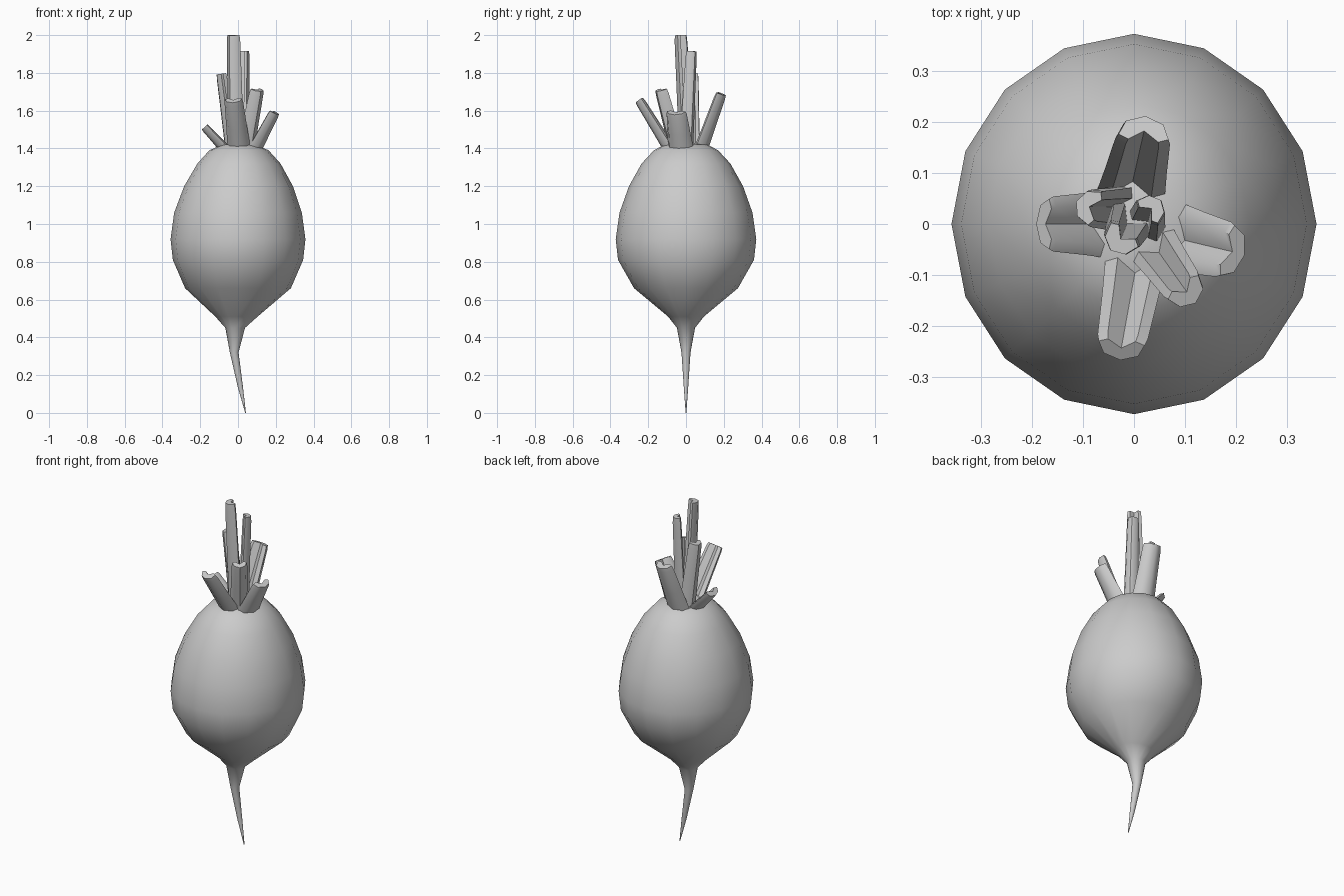
import bpy, bmesh, math
from mathutils import Vector

cube = bpy.data.objects.get("Cube")
if cube:
    bpy.data.objects.remove(cube)

grey = bpy.data.materials.new("plain_grey")
grey.use_nodes = True
colour = (0.6, 0.6, 0.6, 1)
grey.diffuse_color = colour
grey.node_tree.nodes["Principled BSDF"].inputs["Base Color"].default_value = colour


def loft(name, rings, angle):
    """Skin a list of rings of points and cap both ends."""
    bm = bmesh.new()
    loops = [[bm.verts.new(p) for p in ring] for ring in rings]
    n = len(loops[0])
    for a, b in zip(loops, loops[1:]):
        for i in range(n):
            j = (i + 1) % n
            bm.faces.new((a[i], a[j], b[j], b[i]))
    bm.faces.new(loops[0])
    bm.faces.new(loops[-1])
    bmesh.ops.recalc_face_normals(bm, faces=bm.faces)
    mesh = bpy.data.meshes.new(name)
    bm.to_mesh(mesh)
    bm.free()
    mesh.materials.append(grey)
    obj = bpy.data.objects.new(name, mesh)
    bpy.context.collection.objects.link(obj)
    bpy.ops.object.select_all(action='DESELECT')
    obj.select_set(True)
    bpy.context.view_layer.objects.active = obj
    bpy.ops.object.shade_smooth_by_angle(angle=math.radians(angle))
    return obj


# Root bulb and bent tap root: height, centre x, radius x, radius y
profile = [
    (0.0, 0.04, 0.002, 0.002), (0.14, 0.012, 0.014, 0.012),
    (0.32, -0.02, 0.023, 0.024), (0.45, -0.015, 0.052, 0.048),
    (0.51, -0.008, 0.112, 0.095), (0.66, 0, 0.28, 0.275),
    (0.81, 0, 0.345, 0.36), (0.92, 0, 0.357, 0.372),
    (1.06, 0, 0.338, 0.352), (1.2, 0.003, 0.288, 0.302),
    (1.32, 0.005, 0.22, 0.235), (1.39, 0.005, 0.157, 0.17),
    (1.42, 0.005, 0.09, 0.115), (1.43, 0.005, 0.03, 0.04),
]
SIDES = 16
turns = [math.tau * i / SIDES for i in range(SIDES)]
loft("root", [[(cx + rx * math.cos(t), ry * math.sin(t), z) for t in turns]
              for z, cx, rx, ry in profile], 70)

# Cut stalks: grooved section, groove facing the middle of the crown
section = [(-1, -0.5), (-0.75, 0.45), (0, 0.9), (0.75, 0.45),
           (1, -0.5), (0.6, -0.75), (0, -0.1), (-0.6, -0.75)]


def stalk(name, base, tip, width, depth):
    base, tip = Vector(base), Vector(tip)
    axis = (tip - base).normalized()
    lean = Vector((tip.x, tip.y, 0))
    outward = (lean - axis * lean.dot(axis)).normalized()
    across = axis.cross(outward)
    rings = []
    for t, size in ((0, 1.12), (0.45, 1.0), (0.93, 0.9), (1, 0.82)):
        centre = base.lerp(tip, t)
        rings.append([centre + across * (u * width * size) + outward * (v * depth * size)
                      for u, v in section])
    loft(name, rings, 50)


stalk("front_stalk", (0.005, -0.08, 1.39), (-0.025, -0.245, 1.655), 0.055, 0.034)
stalk("back_stalk", (-0.005, 0.075, 1.39), (0.02, 0.185, 1.69), 0.06, 0.038)
stalk("left_stalk", (0.09, -0.03, 1.39), (0.195, -0.055, 1.59), 0.062, 0.034)
stalk("right_stalk", (-0.06, 0, 1.39), (-0.175, 0, 1.515), 0.06, 0.03)
stalk("front_left_stalk", (0.045, -0.05, 1.39), (0.105, -0.135, 1.71), 0.046, 0.036)
stalk("tall_stalk", (-0.015, 0, 1.39), (-0.028, -0.032, 2.0), 0.043, 0.036)
stalk("inner_stalk", (0.03, 0.005, 1.39), (0.036, 0.032, 1.915), 0.036, 0.03)
stalk("inner_right_stalk", (-0.035, 0.035, 1.39), (-0.09, 0.035, 1.795), 0.042, 0.034)
